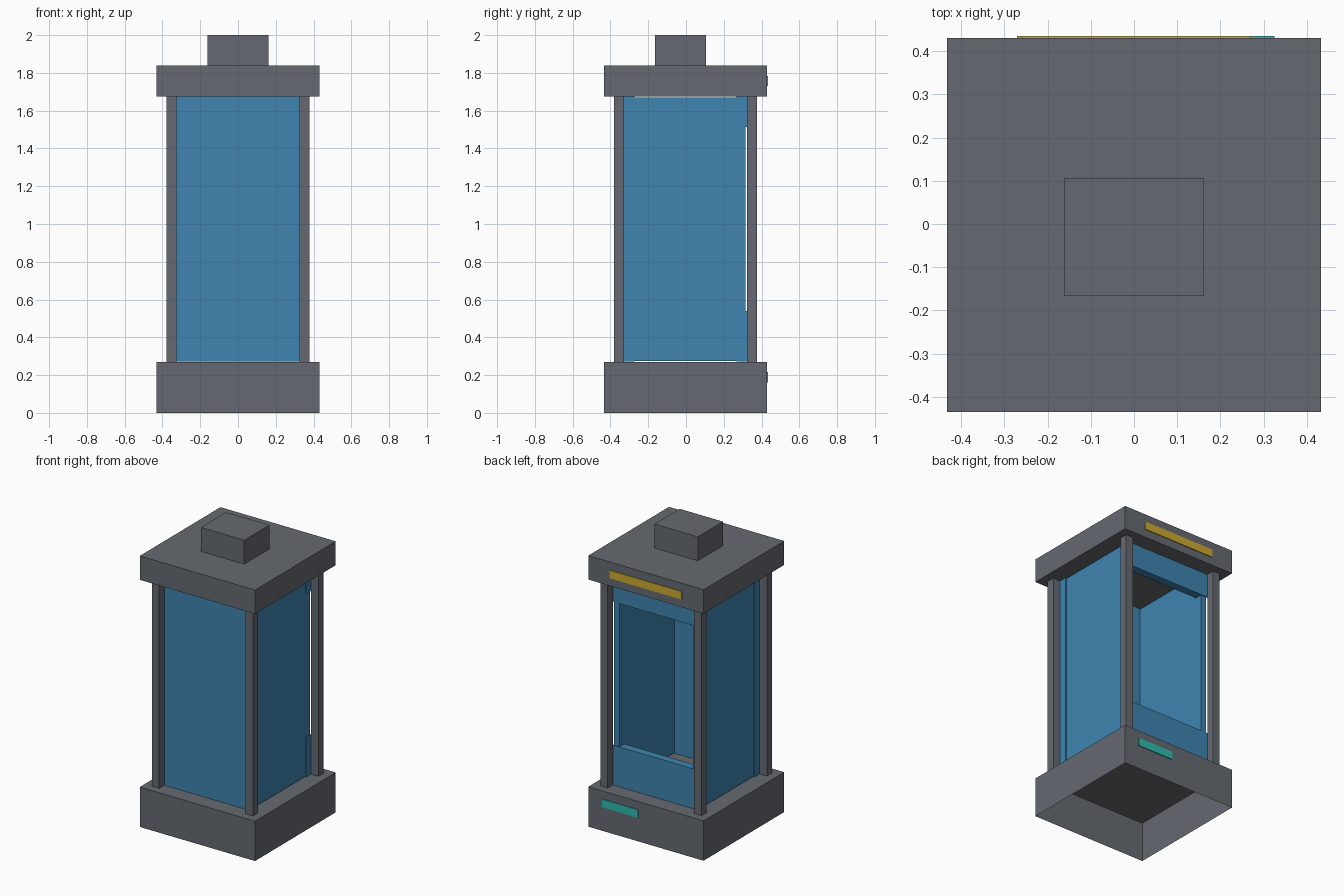
import bpy, bmesh

if "Cube" in bpy.data.objects:
    bpy.data.objects.remove(bpy.data.objects["Cube"])

U = 2 / 37          # modelling grid unit
SHIFT_Y = -0.05     # recentres depth because the sign plates stand proud at the back


def material(name, rgb):
    """Flat material from 0-255 sRGB values."""
    lin = []
    for c in rgb:
        c /= 255
        lin.append(c / 12.92 if c <= 0.04045 else ((c + 0.055) / 1.055) ** 2.4)
    m = bpy.data.materials.new(name)
    m.diffuse_color = (*lin, 1)
    m.use_nodes = True
    m.node_tree.nodes["Principled BSDF"].inputs["Base Color"].default_value = m.diffuse_color
    return m


gray = material("slate_gray", (101, 106, 113))
blue = material("panel_blue", (62, 133, 176))
yellow = material("sign_yellow", (203, 169, 48))
teal = material("sign_teal", (46, 188, 176))


def box(name, xs, ys, zs, mat, open_bottom=False):
    """Axis-aligned box given by its ranges in grid units."""
    bm = bmesh.new()
    bmesh.ops.create_cube(bm, size=1)
    for v in bm.verts:
        v.co = [(r[0] if c < 0 else r[1]) * U for c, r in zip(v.co, (xs, ys, zs))]
        v.co.y += SHIFT_Y * U
    bm.normal_update()
    if open_bottom:
        bottom = [f for f in bm.faces if f.normal.z < -0.9]
        bmesh.ops.delete(bm, geom=bottom, context='FACES_ONLY')
    mesh = bpy.data.meshes.new(name)
    bm.to_mesh(mesh)
    bm.free()
    mesh.materials.append(mat)
    obj = bpy.data.objects.new(name, mesh)
    bpy.context.collection.objects.link(obj)
    return obj


# Hollow base, roof slab and roof block
box("base", (-8, 8), (-8, 8), (0, 5), gray, open_bottom=True)
box("roof_slab", (-8, 8), (-8, 8), (31, 34), gray)
box("roof_block", (-3, 3), (-3, 2), (34, 37), gray)

# Four corner posts
for sx, side in ((-1, "left"), (1, "right")):
    for sy, end in ((-1, "front"), (1, "back")):
        box(f"{end}_{side}_post", sorted((6 * sx, 7 * sx)),
            sorted((6 * sy, 7 * sy)), (5, 31), gray)
    # Side walls, slightly inset from the front wall and back bars
    box(f"{side}_wall", sorted((5.1 * sx, 5.9 * sx)), (-5.9, 5.9), (5.1, 30.9), blue)

# Front wall, and back bars above and below the open doorway
box("front_wall", (-6, 6), (-6, -5), (5.01, 30.99), blue)
box("back_lower_bar", (-6, 6), (5, 6), (5.01, 10), blue)
box("back_upper_bar", (-6, 6), (5, 6), (28, 30.99), blue)

# Thin sign plates on the back
box("roof_sign_plate", (-5, 5), (8, 8.1), (32, 33), yellow)
box("base_sign_plate", (1, 6), (8, 8.1), (3, 4), teal)
